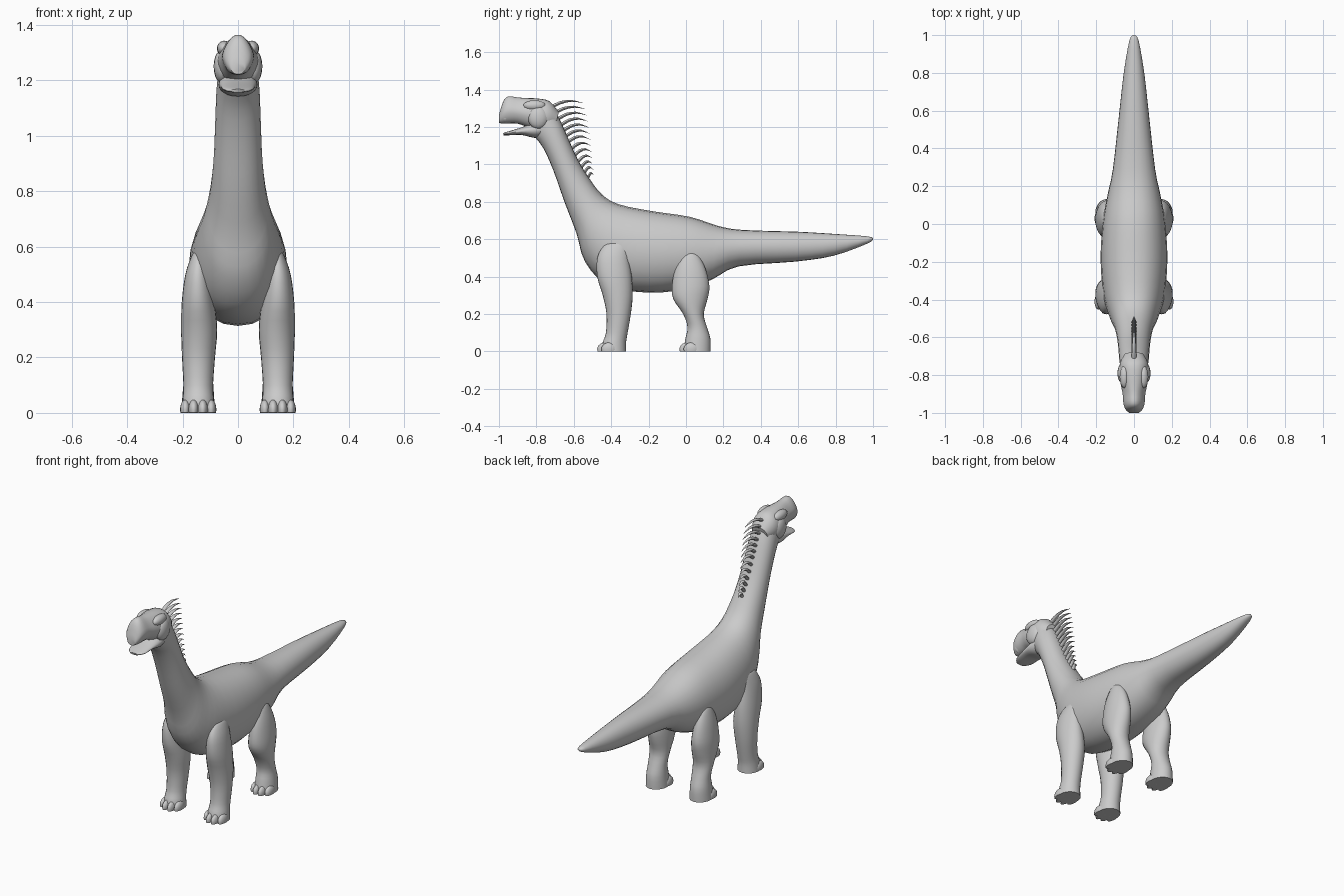
import bpy, bmesh, math
from mathutils import Vector

if "Cube" in bpy.data.objects:
    bpy.data.objects.remove(bpy.data.objects["Cube"])

hide = bpy.data.materials.new("grey hide")
hide.diffuse_color = (0.6, 0.6, 0.6, 1)
hide.use_nodes = True
hide.node_tree.nodes["Principled BSDF"].inputs["Base Color"].default_value = hide.diffuse_color


def finish(name, bm, angle=50):
    bmesh.ops.recalc_face_normals(bm, faces=bm.faces)
    mesh = bpy.data.meshes.new(name)
    bm.to_mesh(mesh)
    bm.free()
    mesh.materials.append(hide)
    ob = bpy.data.objects.new(name, mesh)
    bpy.context.collection.objects.link(ob)
    bpy.ops.object.select_all(action='DESELECT')
    ob.select_set(True)
    bpy.context.view_layer.objects.active = ob
    bpy.ops.object.shade_smooth_by_angle(angle=math.radians(angle))
    return ob


def smooth_rows(rows, steps):
    """Catmull-Rom interpolation between cross-section rows."""
    out = []
    for i in range(len(rows) - 1):
        a, b, c, d = (rows[max(0, min(len(rows) - 1, i + k))] for k in (-1, 0, 1, 2))
        for s in range(steps):
            t = s / steps
            out.append([0.5 * (2 * q + (r - p) * t + (2 * p - 5 * q + 4 * r - u) * t * t
                               + (3 * q - p - 3 * r + u) * t ** 3)
                        for p, q, r, u in zip(a, b, c, d)])
    return out + [list(rows[-1])]


def loft(bm, rows, ring, steps=3, sides=24):
    """Skin closed rings; ring(row, cos, sin) gives one point."""
    loops = []
    for row in smooth_rows(rows, steps):
        angles = [2 * math.pi * k / sides for k in range(sides)]
        loops.append([bm.verts.new(ring(row, math.cos(a), math.sin(a))) for a in angles])
    for p, q in zip(loops, loops[1:]):
        for k in range(sides):
            n = (k + 1) % sides
            bm.faces.new((p[k], p[n], q[n], q[k]))
    bm.faces.new(loops[0])
    bm.faces.new(loops[-1])


def spine_ring(row, c, s):
    # row: top y, top z, bottom y, bottom z, half width, pinch of the upper side
    yt, zt, yb, zb, w, pinch = row
    e = 0.9
    x = math.copysign(abs(c) ** e, c) * w * (1 - pinch * max(0, s))
    return x, (yt + yb) / 2 + s * (yt - yb) / 2, (zt + zb) / 2 + s * (zt - zb) / 2


def ball(bm, centre, radii):
    made = bmesh.ops.create_uvsphere(bm, u_segments=16, v_segments=10, radius=1)
    for v in made["verts"]:
        v.co = Vector(centre) + Vector(a * b for a, b in zip(v.co, radii))


# Tail, trunk and neck
bm = bmesh.new()
loft(bm, [
    (1.0, .602, 1.0, .598, .004, 0), (.975, .615, .965, .575, .025, 0),
    (.8, .628, .79, .512, .055, 0), (.6, .64, .58, .48, .078, 0),
    (.3, .65, .28, .455, .112, 0), (.17, .672, .14, .385, .14, 0),
    (.02, .72, 0, .335, .165, 0), (-.18, .75, -.2, .314, .177, 0),
    (-.36, .787, -.42, .355, .16, 0), (-.45, .84, -.54, .48, .128, 0),
    (-.52, .93, -.585, .63, .102, 0), (-.58, 1.03, -.65, .80, .088, 0),
    (-.63, 1.14, -.71, .97, .082, 0), (-.67, 1.23, -.765, 1.09, .078, 0),
    (-.72, 1.32, -.82, 1.16, .07, 0)], spine_ring)
finish("body", bm)

# Skull with nose crest, brows and eye bulges
bm = bmesh.new()
loft(bm, [
    (-.68, 1.28, -.70, 1.20, .05, 0), (-.73, 1.338, -.74, 1.18, .074, 0),
    (-.79, 1.352, -.79, 1.18, .078, .1), (-.85, 1.355, -.85, 1.20, .07, .2),
    (-.90, 1.358, -.90, 1.218, .06, .3), (-.95, 1.364, -.95, 1.219, .056, .3),
    (-.978, 1.335, -.985, 1.219, .045, .2), (-1.0, 1.265, -1.0, 1.222, .025, 0)], spine_ring)
for side in (-1, 1):
    ball(bm, (side * .058, -.79, 1.25), (.03, .055, .06))
    ball(bm, (side * .05, -.81, 1.315), (.026, .06, .028))
ball(bm, (0, -.965, 1.255), (.045, .035, .036))
finish("skull", bm)

# Lower jaw
bm = bmesh.new()
loft(bm, [
    (-.74, 1.23, -.76, 1.15, .06, 0), (-.81, 1.225, -.81, 1.142, .07, 0),
    (-.88, 1.198, -.88, 1.158, .062, 0), (-.945, 1.178, -.945, 1.156, .052, 0),
    (-.978, 1.168, -.975, 1.156, .025, 0)], spine_ring)
finish("lower_jaw", bm)

# Curved quills down the back of the neck
bm = bmesh.new()
COUNT = 13
neck = [(-.73, 1.30), (-.67, 1.21), (-.63, 1.12), (-.58, 1.01), (-.525, .925)]
for i in range(COUNT):
    f = i / (COUNT - 1)
    k = min(int(f * 4), 3)
    t = f * 4 - k
    by, bz = (p + (q - p) * t for p, q in zip(neck[k], neck[k + 1]))
    ty = -.55 + .06 * f ** .6
    tz = 1.328 - .393 * f
    rows = []
    for u, r in ((0, 1), (.3, .9), (.65, .6), (1, .06)):
        arch = .025 * math.sin(math.pi * u)
        rows.append((by + (ty - by) * u, bz + (tz - bz) * u + arch, .013 * r))
    loft(bm, rows, lambda row, c, s: (c * row[2], row[0] - s * row[2] * .3,
                                      row[1] + s * row[2] * .65), 2, 8)
finish("neck_quills", bm)

# Legs: height, front y, back y, inner x, outer x
front = [(.583, -.40, -.33, .13, .155), (.565, -.44, -.31, .115, .168),
         (.50, -.474, -.306, .10, .19), (.40, -.475, -.29, .085, .203),
         (.30, -.445, -.285, .075, .205), (.20, -.425, -.295, .083, .202),
         (.10, -.428, -.312, .09, .197), (.05, -.445, -.32, .087, .20),
         (0, -.455, -.32, .082, .205)]
rear = [(.532, .01, .04, .13, .155), (.51, -.025, .07, .115, .17),
        (.44, -.058, .105, .10, .19), (.35, -.075, .125, .085, .203),
        (.28, -.068, .115, .08, .205), (.20, -.015, .095, .085, .20),
        (.13, .008, .112, .09, .195), (.07, -.003, .13, .087, .20),
        (0, -.015, .132, .082, .205)]


def leg(name, rows, side):
    bm = bmesh.new()

    def ring(row, c, s):
        z, y0, y1, x0, x1 = row
        return side * ((x0 + x1) / 2 + c * (x1 - x0) / 2), (y0 + y1) / 2 + s * (y1 - y0) / 2, z

    loft(bm, rows, ring)
    # Four toes fanned around the front of the foot, flat underneath
    toe_y = rows[-1][1]
    for x, back in ((.097, .034), (.127, .012), (.160, .012), (.190, .034)):
        ball(bm, (side * x, toe_y + back + .01, .012), (.019, .042, .036))
    for v in bm.verts:
        v.co.z = max(v.co.z, 0)
    finish(name, bm)


for side, word in ((-1, "left"), (1, "right")):
    leg("front_leg_" + word, front, side)
    leg("rear_leg_" + word, rear, side)
